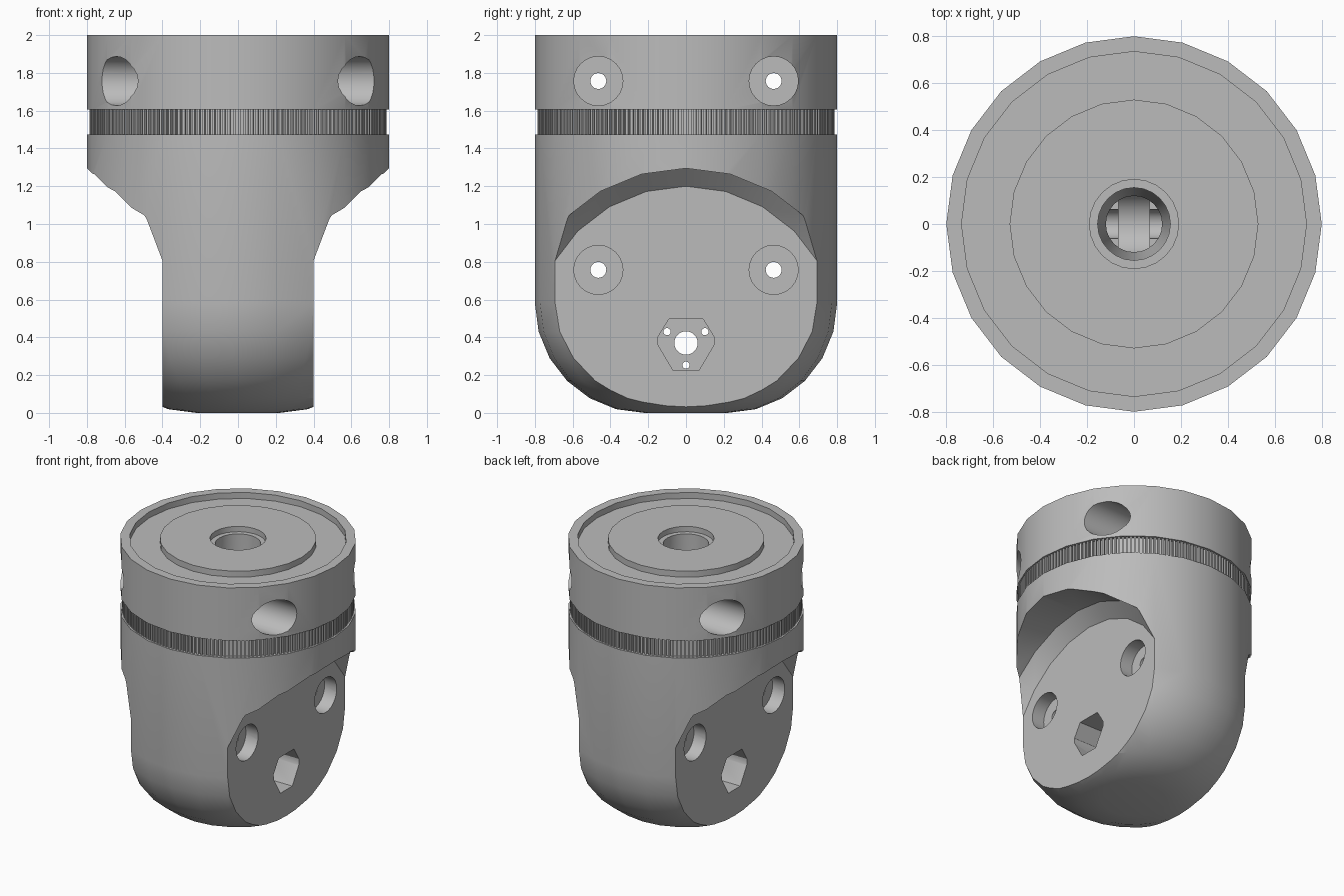
import bpy, bmesh
from math import sin, cos, pi, radians
from mathutils import Matrix

old = bpy.data.objects.get("Cube")
if old:
    bpy.data.objects.remove(old, do_unlink=True)

SIDES = 24
metal = bpy.data.materials.new("machined_grey")
metal.use_nodes = True
GREY = (0.5, 0.5, 0.5, 1)
metal.diffuse_color = GREY
metal.node_tree.nodes["Principled BSDF"].inputs["Base Color"].default_value = GREY


def finish(name, bm):
    bmesh.ops.recalc_face_normals(bm, faces=bm.faces)
    mesh = bpy.data.meshes.new(name)
    bm.to_mesh(mesh)
    bm.free()
    mesh.materials.append(metal)
    ob = bpy.data.objects.new(name, mesh)
    bpy.context.scene.collection.objects.link(ob)
    return ob


def lathe(name, profile, matrix=Matrix()):
    """Turn an (r, z) profile around the z axis."""
    bm = bmesh.new()
    verts = [bm.verts.new((r, 0, z)) for r, z in profile]
    edges = [bm.edges.new(pair) for pair in zip(verts, verts[1:])]
    bmesh.ops.spin(bm, geom=verts + edges, cent=(0, 0, 0), axis=(0, 0, 1),
                   angle=2 * pi, steps=SIDES, use_duplicate=False)
    bmesh.ops.remove_doubles(bm, verts=bm.verts, dist=1e-4)
    bm.transform(matrix)
    return finish(name, bm)


def prism(name, outline, x0, x1):
    """Extrude a (y, z) outline along x."""
    bm = bmesh.new()
    face = bm.faces.new([bm.verts.new((x0, y, z)) for y, z in outline])
    made = bmesh.ops.extrude_face_region(bm, geom=[face])["geom"]
    bmesh.ops.translate(bm, vec=(x1 - x0, 0, 0),
                        verts=[v for v in made if isinstance(v, bmesh.types.BMVert)])
    return finish(name, bm)


def circle(y, z, r):
    return [(y + r * cos(2 * pi * i / SIDES), z + r * sin(2 * pi * i / SIDES))
            for i in range(SIDES)]


def smooth(ob):
    bpy.ops.object.select_all(action='DESELECT')
    ob.select_set(True)
    bpy.context.view_layer.objects.active = ob
    bpy.ops.object.shade_smooth_by_angle(angle=radians(30))


# Turned body: rounded foot, ring groove, recessed top and stepped bore
R, FLAT, STEPS = 0.8, 0.22, 6
fillet = R - FLAT
foot = [(FLAT + fillet * sin(a), fillet * (1 - cos(a)))
        for a in (i * pi / 2 / STEPS for i in range(STEPS + 1))]
body = lathe("housing_body", [(0, 0)] + foot + [
    (R, 1.475), (0.755, 1.475), (0.755, 1.605), (R, 1.605), (R, 2),
    (0.735, 2), (0.735, 1.955), (0.53, 1.955), (0.53, 2),
    (0.19, 2), (0.19, 1.96), (0.155, 1.96), (0.155, 0.75),
    (0.12, 0.55), (0.12, 0.37), (0, 0.37)])

cutters = []

# Flat cheeks with a chamfered round shoulder
cheek = [(0, 0.4), (0.81, 0.4), (0.905, 0.495), (0.905, 1), (0, 1)]
for s in (1, -1):
    turn = Matrix.Translation((0, 0, 0.39)) @ Matrix.Rotation(s * pi / 2, 4, 'Y')
    cutters.append(lathe("cheek_cutter", cheek, turn))

# Counterbored bolt holes running side to side
for y in (0.464, -0.464):
    for z in (0.757, 1.757):
        cutters.append(prism("bolt_cutter", circle(y, z, 0.042), -1, 1))
        for s in (1, -1):
            cutters.append(prism("counterbore_cutter", circle(y, z, 0.13), s * 0.3, s))

# Six-sided pockets with a shaft hole, screw holes and inner cavity
half = [(0.09, 0.497), (0.15, 0.4), (0.148, 0.36), (0.07, 0.228)]
pocket = half + [(-y, z) for y, z in reversed(half)]
for s in (1, -1):
    cutters.append(prism("pocket_cutter", pocket, s * 0.15, s))
cutters.append(prism("cavity_cutter", circle(0, 0.37, 0.14), -0.065, 0.065))
for y, z, r in ((0, 0.37, 0.062), (0.1, 0.43, 0.019), (-0.1, 0.43, 0.019), (0, 0.253, 0.019)):
    cutters.append(prism("shaft_cutter", circle(y, z, r), -0.5, 0.5))

for cutter in cutters:
    cutter.hide_render = True
    mod = body.modifiers.new("cut", 'BOOLEAN')
    mod.operation, mod.solver, mod.object = 'DIFFERENCE', 'EXACT', cutter
deps = bpy.context.evaluated_depsgraph_get()
cut_mesh = bpy.data.meshes.new_from_object(body.evaluated_get(deps))
body.modifiers.clear()
body.data = cut_mesh
for cutter in cutters:
    bpy.data.objects.remove(cutter, do_unlink=True)
smooth(body)

# Knurled ring seated in the groove
TEETH = 180
bm = bmesh.new()
loops = []
for z in (1.475, 1.605):
    loop = []
    for i in range(TEETH * 4):
        r = 0.785 if i % 4 < 2 else 0.765
        a = 2 * pi * (i // 2 + (i % 2) * 0.96) / (TEETH * 2)
        loop.append(bm.verts.new((r * cos(a), r * sin(a), z)))
    loops.append(loop)
low, high = loops
count = len(low)
for i in range(count):
    j = (i + 1) % count
    bm.faces.new((low[i], low[j], high[j], high[i]))
ring = finish("knurled_ring", bm)
